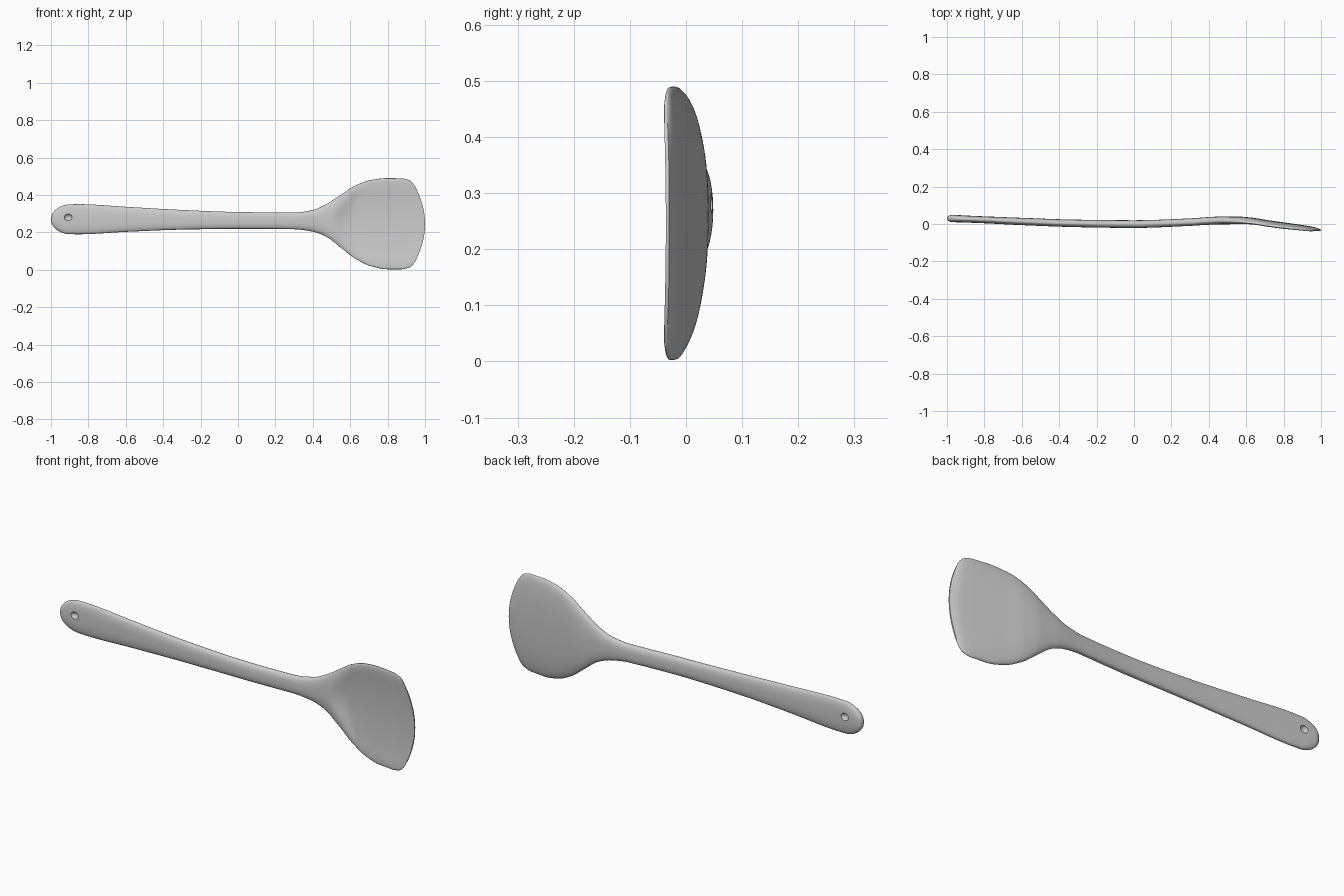
import bpy, bmesh, math

if "Cube" in bpy.data.objects:
    bpy.data.objects.remove(bpy.data.objects["Cube"])

# Stations along the length: x, z_low, z_high, y_front, y_back
STATIONS = [
    (-1.00, .193, .347, .010, .049), (-0.85, .190, .351, .006, .043),
    (-0.60, .203, .337, -.006, .033), (-0.30, .215, .320, -.017, .023),
    (0.00, .219, .309, -.021, .020), (0.30, .217, .306, -.010, .030),
    (0.40, .204, .320, -.004, .037), (0.47, .178, .350, -.002, .040),
    (0.55, .119, .401, -.003, .040), (0.63, .060, .450, -.010, .034),
    (0.72, .020, .480, -.023, .020), (0.82, .003, .490, -.034, .006),
    (0.91, .003, .489, -.040, -.007), (0.96, .012, .480, -.043, -.016),
    (0.985, .025, .465, -.043, -.024), (1.00, .042, .448, -.041, -.030),
]
RING = 64


def slope(k, c):
    # Monotone tangent keeps the outline free of overshoot
    if k == 0 or k == len(STATIONS) - 1:
        return 0.0
    a, b, d = STATIONS[k - 1], STATIONS[k], STATIONS[k + 1]
    m0 = (b[c] - a[c]) / (b[0] - a[0])
    m1 = (d[c] - b[c]) / (d[0] - b[0])
    return 0.0 if m0 * m1 <= 0 else 2 * m0 * m1 / (m0 + m1)


def sample(x, c):
    k = 0
    while k < len(STATIONS) - 2 and x > STATIONS[k + 1][0]:
        k += 1
    a, b = STATIONS[k], STATIONS[k + 1]
    if k == len(STATIONS) - 2:
        u = (x - a[0]) / (b[0] - a[0])
        return a[c] + (b[c] - a[c]) * u
    h = b[0] - a[0]
    u = (x - a[0]) / h
    return ((2*u**3 - 3*u**2 + 1) * a[c] + (u**3 - 2*u**2 + u) * h * slope(k, c)
            + (3*u**2 - 2*u**3) * b[c] + (u**3 - u**2) * h * slope(k + 1, c))


def smooth(v):
    v = max(0.0, min(1.0, v))
    return v * v * (3 - 2 * v)


def spow(v, p):
    return math.copysign(abs(v) ** p, v)


def section(x):
    """One closed ring: rounded bar on the handle, dished plate on the blade."""
    lo, hi, front, back = (sample(x, c) for c in (1, 2, 3, 4))
    zc, half = (lo + hi) / 2, (hi - lo) / 2
    blade = smooth((x - .42) / .2)
    mid = front + (back - front) * (.5 - .17 * blade)
    cap_w = cap_t = 1.0
    if x < -.9:
        cap_w = math.sqrt(max(.0004, 1 - ((-.9 - x) / .1) ** 2))
    if x < -.97:
        cap_t = math.sqrt(max(.04, 1 - ((-.97 - x) / .03) ** 2))
    bow = .054 * max(0, (x - .5) / .5) ** 2
    pts = []
    for i in range(RING):
        a = 2 * math.pi * i / RING
        t, s = spow(math.cos(a), .8), spow(math.sin(a), .8)
        y = mid + s * cap_t * ((back - mid) if s > 0 else (mid - front))
        if s < 0:
            # Shallow bowl on the front of the blade
            dish = .46 * (back - front) * smooth((x - .49 - .09 * t * t) / .12)
            y += dish * (1 - t * t) * min(1, -s * 1.2)
        pts.append((x - bow * t * t, y, zc + half * cap_w * t))
    return pts


def build_body():
    xs = [-.9 - .1 * math.cos(i * math.pi / 32) for i in range(16)]
    xs += [-.9 + 1.3 * i / 50 for i in range(50)]
    xs += [.4 + .5 * i / 50 for i in range(50)]
    xs += [.9 + .1 * i / 20 for i in range(21)]
    bm = bmesh.new()
    rings = [[bm.verts.new(p) for p in section(x)] for x in xs]
    for r, q in zip(rings, rings[1:]):
        for i in range(RING):
            j = (i + 1) % RING
            bm.faces.new((r[i], r[j], q[j], q[i]))
    # Both ends are closed with strips between front and back
    for r in (rings[0], rings[-1]):
        for i in range(RING // 2):
            quad = [r[i], r[i + 1], r[-i - 1], r[-i % RING]]
            bm.faces.new(list(dict.fromkeys(quad)))
    bmesh.ops.recalc_face_normals(bm, faces=bm.faces)
    me = bpy.data.meshes.new("spatula")
    bm.to_mesh(me)
    bm.free()
    ob = bpy.data.objects.new("spatula", me)
    bpy.context.collection.objects.link(ob)
    return ob


spatula = build_body()

# Hanging dimples, one on each side of the handle end
for name, y in (("front_dimple_cutter", .006), ("back_dimple_cutter", .047)):
    bpy.ops.mesh.primitive_uv_sphere_add(segments=32, ring_count=16, radius=1,
                                         location=(-.908, y, .281))
    cutter = bpy.context.object
    cutter.name = name
    cutter.scale = (.021, .016, .018)
    cutter.hide_render = True
    cutter.hide_set(True)
    mod = spatula.modifiers.new(name, 'BOOLEAN')
    mod.object = cutter
    mod.operation = 'DIFFERENCE'
    mod.solver = 'EXACT'

# Bake the cuts, remove the cutters and shade smooth
bpy.ops.object.select_all(action='DESELECT')
bpy.context.view_layer.objects.active = spatula
spatula.select_set(True)
for mod in list(spatula.modifiers):
    cutter = mod.object
    bpy.ops.object.modifier_apply(modifier=mod.name)
    bpy.data.objects.remove(cutter)
bpy.ops.object.shade_smooth_by_angle(angle=math.radians(45))
